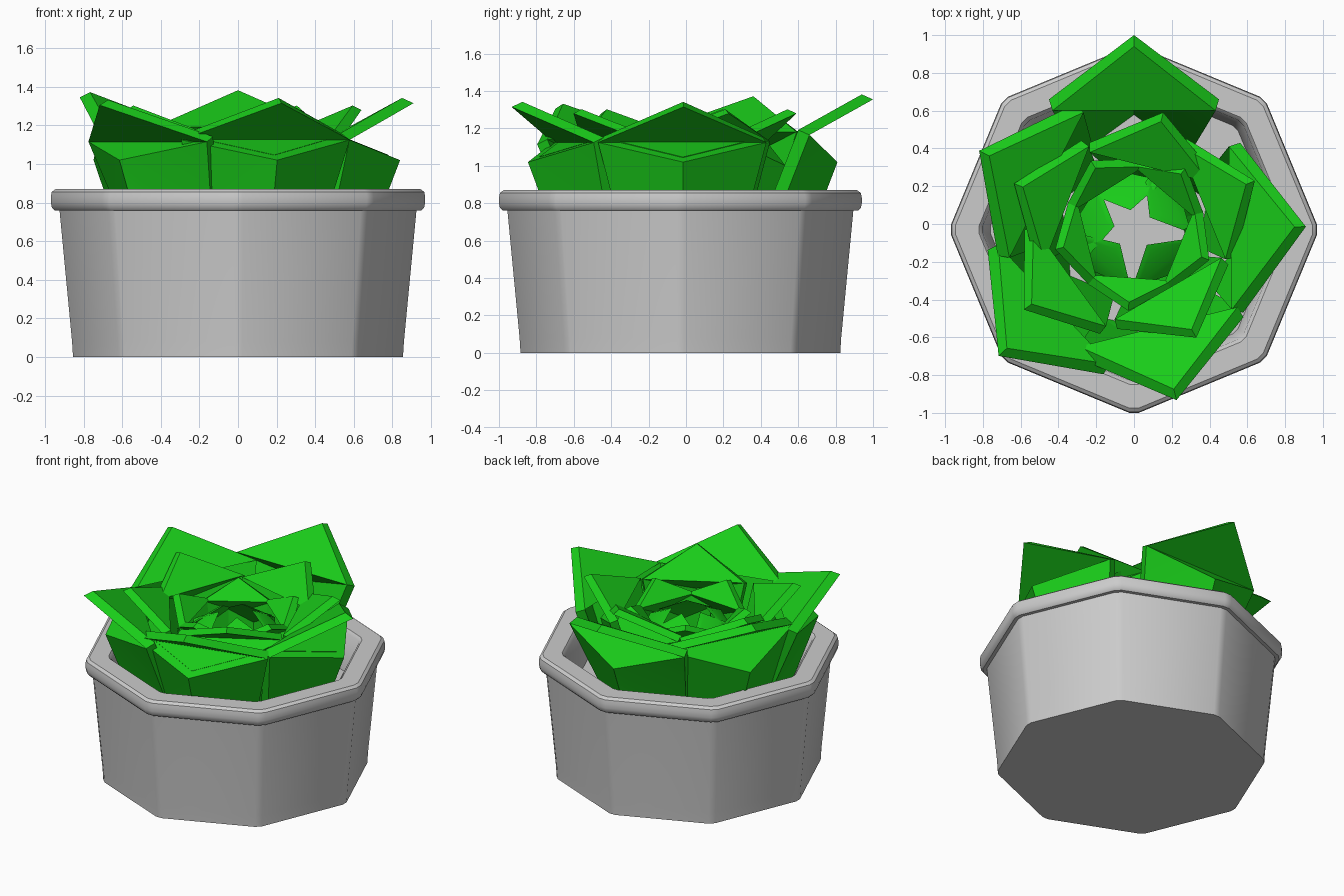
import bpy, bmesh, math
from math import cos, sin, radians

if "Cube" in bpy.data.objects:
    bpy.data.objects.remove(bpy.data.objects["Cube"])

CY = -0.03  # pot axis sits slightly behind the overall centre
green = bpy.data.materials.new("leaf_green")
green.diffuse_color = (0.01, 0.6, 0.01, 1)
green.use_nodes = True
green.node_tree.nodes["Principled BSDF"].inputs["Base Color"].default_value = green.diffuse_color


def finish(name, bm, angle, mat=None):
    bmesh.ops.recalc_face_normals(bm, faces=bm.faces[:])
    me = bpy.data.meshes.new(name)
    bm.to_mesh(me)
    bm.free()
    ob = bpy.data.objects.new(name, me)
    bpy.context.collection.objects.link(ob)
    if mat:
        me.materials.append(mat)
    bpy.ops.object.select_all(action='DESELECT')
    ob.select_set(True)
    bpy.context.view_layer.objects.active = ob
    bpy.ops.object.shade_smooth_by_angle(angle=radians(angle))
    return ob


def lathe(name, profile):
    """Revolve (radius, z) points into an octagon with narrow chamfered corners."""
    angles = [radians(45 * i + d) for i in range(8) for d in (-1.5, 1.5)]
    n = len(angles)
    bm = bmesh.new()
    rings = [[bm.verts.new((r * cos(a), CY + r * sin(a), z)) for a in angles]
             for r, z in profile]
    for a, b in zip(rings, rings[1:]):
        for i in range(n):
            j = (i + 1) % n
            bm.faces.new((a[i], a[j], b[j], b[i]))
    bm.faces.new(rings[0][::-1])
    bm.faces.new(rings[-1])
    return finish(name, bm, 35)


def leaf(name, angle, tip, shoulder, mid, base, thick):
    """Cupped leaf: tip (r,z), shoulder (r,half width,z), mid (r,z),
    base (side r, half width, centre r, z)."""
    a = radians(angle)
    sr, sw, sz = shoulder
    br, bw, bc, bz = base
    pts = [(0, *tip), (-sw, sr, sz), (sw, sr, sz), (0, *mid),
           (-bw, br, bz), (0, bc, bz), (bw, br, bz)]
    bm = bmesh.new()

    def shell(inset, lift, squeeze):
        out = []
        for u, r, z in pts:
            u, r = u * squeeze, r - inset
            out.append(bm.verts.new((r * cos(a) - u * sin(a),
                                     CY + r * sin(a) + u * cos(a), z + lift)))
        return out

    outer, inner = shell(0, 0, 1), shell(thick, thick * 0.45, 0.96)
    for f in ((1, 2, 0), (1, 3, 2), (4, 3, 1), (4, 5, 3), (5, 6, 3), (6, 2, 3)):
        bm.faces.new([outer[i] for i in f])
        bm.faces.new([inner[i] for i in reversed(f)])
    rim = (0, 1, 4, 5, 6, 2)
    for i, j in zip(rim, rim[1:] + rim[:1]):
        bm.faces.new((outer[i], outer[j], inner[j], inner[i]))
    finish(name, bm, 40, green)


# pot: tapered wall, rounded rim, inner wall and soil level
lathe("pot", [(0.855, 0), (0.86, 0.08), (0.925, 0.76), (0.95, 0.76), (0.965, 0.775),
              (0.97, 0.8), (0.97, 0.83), (0.965, 0.855), (0.945, 0.87),
              (0.82, 0.87), (0.80, 0.85), (0.76, 0.6)])

# outer leaves: angle, tip radius, tip height
for i, (ang, r, z) in enumerate([(90, 1.03, 1.355), (1, 0.91, 1.315), (-76, 0.93, 1.315),
                                 (-137, 0.98, 1.305), (153, 0.92, 1.345)]):
    leaf(f"outer_leaf_{i + 1}", ang, (r, z), (r - 0.34, 0.45, z - 0.19),
         (0.84, 1.02), (0.45, 0.3, 0.66, 0.55), 0.06)

# middle leaves
for i, (ang, r) in enumerate([(76, 0.64), (22, 0.69), (-60, 0.66), (-144, 0.72), (159, 0.68)]):
    leaf(f"middle_leaf_{i + 1}", ang, (r, 1.28), (r - 0.25, 0.34, 1.13),
         (0.58, 1.0), (0.33, 0.22, 0.46, 0.55), 0.05)

# inner leaves, nearly upright
for i in range(5):
    leaf(f"inner_leaf_{i + 1}", 50 + 72 * i, (0.43, 1.17), (0.3, 0.23, 1.06),
         (0.4, 0.94), (0.24, 0.17, 0.36, 0.55), 0.045)

# bud leaves, folding over towards the centre
for i, ang in enumerate([38, 100, 170, 225, 310]):
    leaf(f"bud_leaf_{i + 1}", ang, (0.14, 1.12), (0.24, 0.17, 1.02),
         (0.31, 0.92), (0.22, 0.13, 0.3, 0.55), 0.035)
